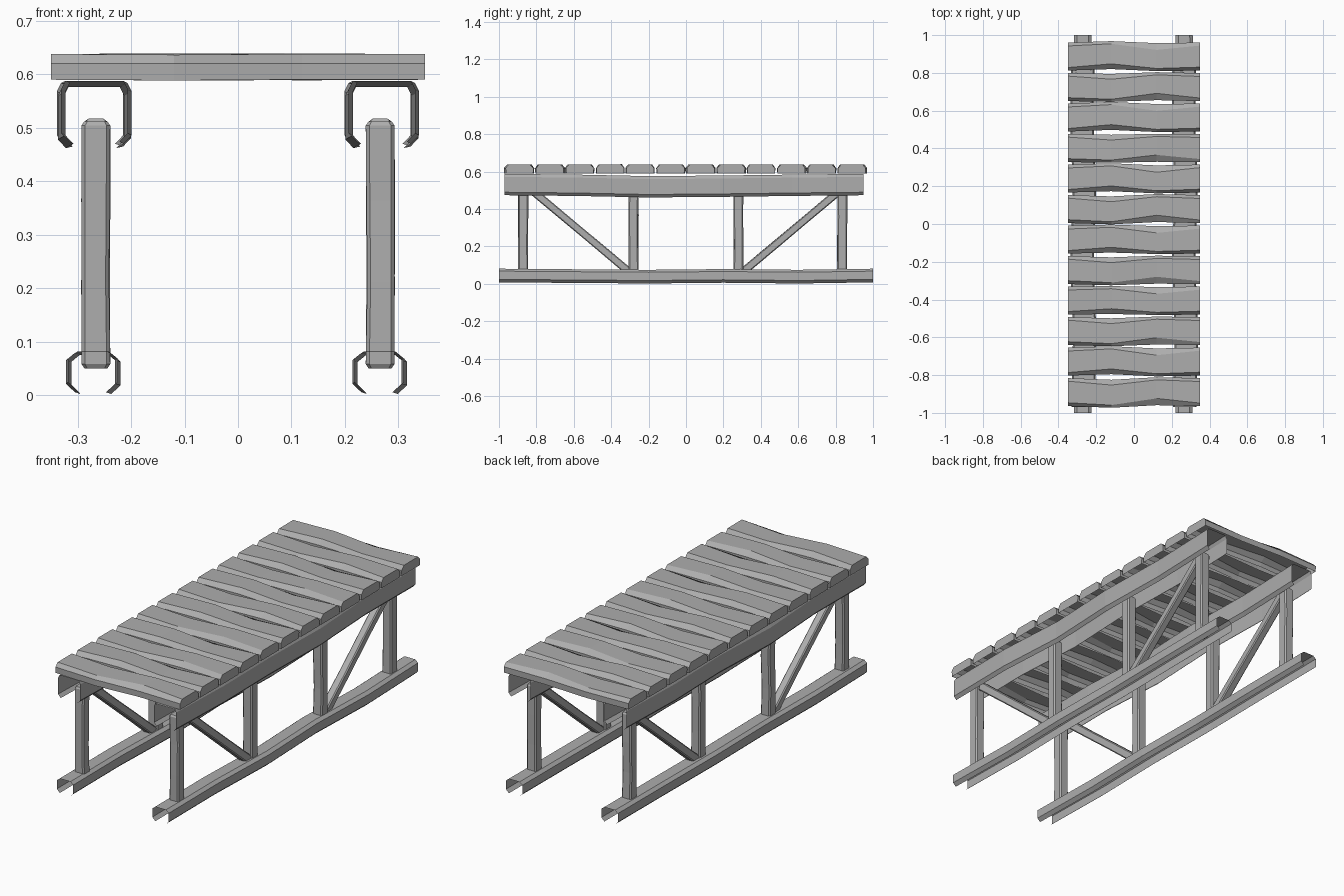
import bpy, bmesh, random
from mathutils import Vector

if "Cube" in bpy.data.objects:
    bpy.data.objects.remove(bpy.data.objects["Cube"])

random.seed(4)

# darker grey shared by all timber
timber = bpy.data.materials.new("grey_timber")
timber.diffuse_color = (.42, .42, .42, 1)
timber.use_nodes = True
timber.node_tree.nodes["Principled BSDF"].inputs["Base Color"].default_value = timber.diffuse_color


def loft(name, rings, closed=False, caps=False):
    """Skin a list of equal-length rings into one flat-shaded object."""
    bm = bmesh.new()
    vs = [[bm.verts.new(p) for p in ring] for ring in rings]
    n = len(rings[0])
    for a, b in zip(vs, vs[1:]):
        for i in range(n if closed else n - 1):
            j = (i + 1) % n
            bm.faces.new((a[i], a[j], b[j], b[i]))
    if caps:
        bm.faces.new(vs[0])
        bm.faces.new(vs[-1][::-1])
    bmesh.ops.recalc_face_normals(bm, faces=bm.faces)
    me = bpy.data.meshes.new(name)
    bm.to_mesh(me)
    bm.free()
    me.materials.append(timber)
    ob = bpy.data.objects.new(name, me)
    bpy.context.collection.objects.link(ob)
    return ob


def rail(name, cx, profile, y0, y1, x_wave, z_wave):
    """Open-bottomed bent channel running along y."""
    rings = []
    for k, (dx, dz) in enumerate(zip(x_wave, z_wave)):
        y = y0 + (y1 - y0) * k / (len(x_wave) - 1)
        rings.append([(cx + dx + x, y, z + dz) for x, z in profile])
    return loft(name, rings)


def beam(name, a, b, half, wobble):
    """Slightly hand-hewn square beam with chamfered edges and ends."""
    a, b = Vector(a), Vector(b)
    d = (b - a).normalized()
    u = Vector((1, 0, 0))
    v = d.cross(u)
    length, c = (b - a).length, 0.75
    sec = [(-1, -c), (-c, -1), (c, -1), (1, -c), (1, c), (c, 1), (-c, 1), (-1, c)]
    e = 0.008 / length
    rings = []
    for t, s in ((0, .8), (e, 1), (.35, .95), (.68, .97), (1 - e, 1), (1, .8)):
        mid = 0.1 < t < 0.9
        ox = random.uniform(-wobble, wobble) if mid else 0
        oy = random.uniform(-wobble, wobble) if mid else 0
        p = a.lerp(b, t)
        rings.append([p + u * (x * half * s + ox) + v * (y * half * s + oy) for x, y in sec])
    return loft(name, rings, closed=True, caps=True)


# channel cross-sections (x, z)
upper = [(-.047, .474), (-.062, .49), (-.062, .572), (-.054, .588),
         (.054, .588), (.062, .572), (.062, .49), (.047, .474)]
lower = [(-.029, .008), (-.046, .024), (-.046, .068), (-.03, .081),
         (.03, .081), (.046, .068), (.046, .024), (.029, .008)]

for side, s in (("left", -1), ("right", 1)):
    # side rails
    rail(side + "_upper_rail", s * .269, upper, -.97, .95,
         (0, .008, -.006, .007, -.008, 0), (0, -.004, -.012, -.009, -.004, 0))
    rail(side + "_ground_rail", s * .268 - .003, lower, -1, 1,
         (0, -.005, .005, -.004, .005, 0), (0, -.003, -.006, -.002, -.006, 0))
    # posts and diagonal braces
    x = s * .266
    for i, y in enumerate((-.87, -.28, .28, .835)):
        beam(f"{side}_post_{i + 1}", (x, y, .05), (x, y, .512), .027, .002)
    for end, t in (("front", -1), ("back", 1)):
        beam(f"{side}_{end}_brace", (x, t * .83, .505), (x, t * .305, .065), .021, .001)

# deck planks: chamfered, wavy, open underneath, alternately turned round
stations = (-.35, -.12, .12, .35)
bow = (0, -.006, .004, 0)
front_cut = (.018, .014, .036, .016)
back_cut = (.016, .028, .014, .018)
for i in range(12):
    cy = -.89 + i * .1615
    f = 1 if i % 2 == 0 else -1
    rings = []
    for x, w, fc, bc in zip(stations, bow, front_cut, back_cut):
        j = random.uniform(-.003, .003) if abs(x) < .3 else 0
        w += j
        prof = [(-.073 + w, .59 + j / 2), (-.074 + w, .62), (-.074 + fc + w, .638 + j / 2),
                (.074 - bc + w, .638 - j / 2), (.074 + w, .618), (.073 + w, .59 - j / 2)]
        rings.append([(x, cy + f * y, z) for y, z in prof])
    loft(f"deck_plank_{i + 1}", rings, caps=True)
